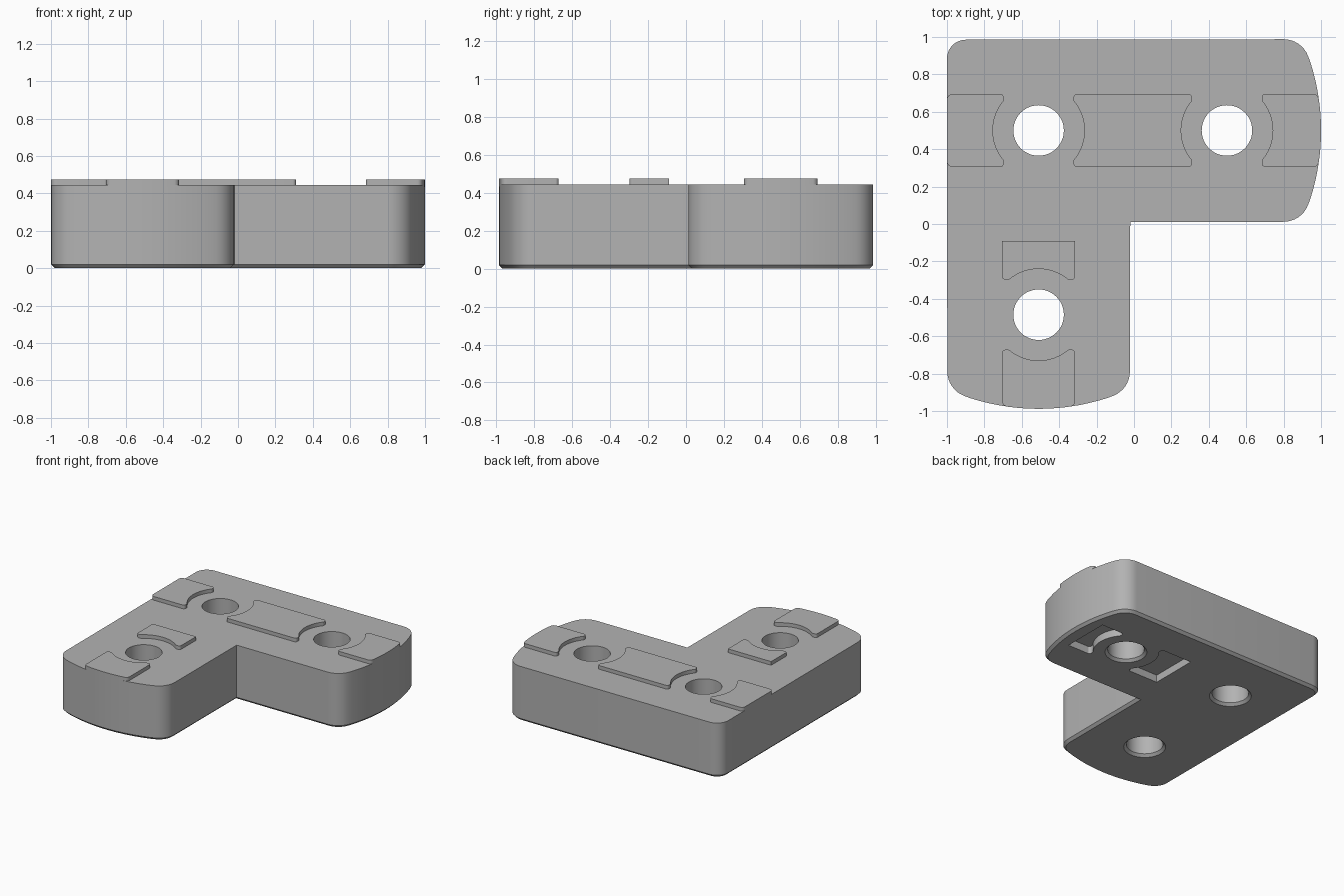
import bpy, bmesh, math
from mathutils import Vector, Matrix

cube = bpy.data.objects.get("Cube")
if cube:
    bpy.data.objects.remove(cube, do_unlink=True)

TOP, PAD_TOP, CHAMFER = 0.445, 0.475, 0.02
HOLE_R, RECESS_R, HALF_PAD, HALF_LEG = 0.135, 0.245, 0.195, 0.488
TIP = 0.187
REACH = 0.503          # hole centre to rounded leg tip
END_R = 1.2            # radius of the bowed leg ends
CORNER, RIGHT, FRONT = Vector((-0.51, 0.5)), Vector((0.497, 0.5)), Vector((-0.51, -0.485))
EAST, WEST, NORTH, SOUTH = 0, math.pi, math.pi / 2, -math.pi / 2

grey = bpy.data.materials.new("plain grey")
grey.use_nodes = True
colour = (0.45, 0.45, 0.45, 1)
grey.diffuse_color = colour
grey.node_tree.nodes["Principled BSDF"].inputs["Base Color"].default_value = colour


def place(points, centre, angle):
    """Turn local (along, across, fillet) points into outline points."""
    turn = Matrix.Rotation(angle, 2)
    return [(centre + turn @ Vector((u, v)), r) for u, v, r in points]


def bow(v):
    return REACH - END_R + math.sqrt(END_R ** 2 - v * v)


def bowed_end(half, straight, radius):
    """Outward bowed end with filleted corners."""
    steps = 14
    inner = [straight * (2 * i / steps - 1) for i in range(steps + 1)]
    return ([(bow(half), -half, radius)] + [(bow(v), v, 0) for v in inner]
            + [(bow(half), half, radius)])


def flat_end(reach):
    return [(reach, -HALF_PAD, 0), (reach, HALF_PAD, 0)]


def hollow_end():
    """Pad end that curves around a hole, with two rounded tips."""
    a = math.acos(TIP / RECESS_R)
    across = RECESS_R * math.sin(a)
    n = 16
    arc = [a * (1 - 2 * i / n) for i in range(1, n)]
    return ([(TIP, HALF_PAD, 0.018), (TIP, across, 0.016)]
            + [(RECESS_R * math.cos(t), RECESS_R * math.sin(t), 0) for t in arc]
            + [(TIP, -across, 0.016), (TIP, -HALF_PAD, 0.018)])


def fillet(outline, segments=8):
    result = []
    for i, (p, r) in enumerate(outline):
        if r == 0:
            result.append(p)
            continue
        a = (outline[i - 1][0] - p).normalized()
        b = (outline[(i + 1) % len(outline)][0] - p).normalized()
        half = a.angle(b) / 2
        centre = p + (a + b).normalized() * (r / math.sin(half))
        start = p + a * (r / math.tan(half)) - centre
        end = p + b * (r / math.tan(half)) - centre
        sweep = math.pi - 2 * half
        if start.x * end.y - start.y * end.x < 0:
            sweep = -sweep
        result += [centre + Matrix.Rotation(sweep * k / segments, 2) @ start
                   for k in range(segments + 1)]
    return result


def finish(name, bm):
    bmesh.ops.recalc_face_normals(bm, faces=bm.faces)
    mesh = bpy.data.meshes.new(name)
    bm.to_mesh(mesh)
    bm.free()
    mesh.materials.append(grey)
    obj = bpy.data.objects.new(name, mesh)
    bpy.context.collection.objects.link(obj)
    return obj


def smooth(obj):
    bpy.ops.object.select_all(action='DESELECT')
    obj.select_set(True)
    bpy.context.view_layer.objects.active = obj
    bpy.ops.object.shade_smooth_by_angle(angle=math.radians(30))


def prism(name, outline, low, high, chamfer=0):
    bm = bmesh.new()
    base = bm.faces.new([bm.verts.new((p.x, p.y, low)) for p in fillet(outline)])
    made = bmesh.ops.extrude_face_region(bm, geom=[base], use_keep_orig=True)
    lifted = [v for v in made["geom"] if isinstance(v, bmesh.types.BMVert)]
    bmesh.ops.translate(bm, verts=lifted, vec=(0, 0, high - low))
    if chamfer:
        bmesh.ops.recalc_face_normals(bm, faces=bm.faces)
        bmesh.ops.bevel(bm, geom=list(base.edges), offset=chamfer, segments=1,
                        affect='EDGES', clamp_overlap=False)
    return finish(name, bm)


def hole_cutter(centre):
    """Straight drill that flares at the underside."""
    bm = bmesh.new()
    wide = HOLE_R + 2 * CHAMFER
    profile = [(wide, -CHAMFER), (HOLE_R, CHAMFER), (HOLE_R, TOP + 0.1)]
    rings = []
    for radius, z in profile:
        ring = bmesh.ops.create_circle(bm, segments=48, radius=radius,
                                       matrix=Matrix.Translation((*centre, z)))
        rings.append(ring["verts"])
    for low, high in zip(rings, rings[1:]):
        for i in range(48):
            j = (i + 1) % 48
            bm.faces.new((low[i], low[j], high[j], high[i]))
    bm.faces.new(rings[0])
    bm.faces.new(rings[-1])
    return finish("hole_cutter", bm)


# L-shaped block
leg = bowed_end(HALF_LEG, 0.37, 0.14)
block = prism("corner_block",
              [(Vector((-1, 0.985)), 0.1)] + place(leg, FRONT, SOUTH)
              + [(Vector((-0.02, 0.012)), 0)] + place(leg, RIGHT, EAST),
              0, TOP, CHAMFER)

# Drilled holes and underside slots
cutters = [hole_cutter(c) for c in (CORNER, RIGHT, FRONT)]
for angle, reach in ((EAST, 0.39), (WEST, 0.46)):
    slot = hollow_end() + flat_end(reach)
    cutters.append(prism("slot_cutter", place(slot, RIGHT, angle), -0.05, 0.06))
bpy.context.view_layer.objects.active = block
for cutter in cutters:
    cutter.hide_render = True
    cut = block.modifiers.new("cut", 'BOOLEAN')
    cut.operation, cut.solver, cut.object = 'DIFFERENCE', 'EXACT', cutter
    bpy.ops.object.modifier_apply(modifier=cut.name)
    bpy.data.objects.remove(cutter, do_unlink=True)
smooth(block)

# Raised locating pads around the holes
hollow = hollow_end()
bowed = hollow + bowed_end(HALF_PAD, 0.14, 0.03)
left = hollow + [(0.49, -HALF_PAD, 0.03), (0.49, HALF_PAD, 0.03)]
pads = {
    "left_pad": place(left, CORNER, WEST),
    "middle_pad": place(hollow, CORNER, EAST) + place(hollow, RIGHT, WEST),
    "right_pad": place(bowed, RIGHT, EAST),
    "inner_pad": place(hollow + flat_end(0.395), FRONT, NORTH),
    "front_pad": place(bowed, FRONT, SOUTH),
}
for name, outline in pads.items():
    smooth(prism(name, outline, TOP - 0.01, PAD_TOP))
